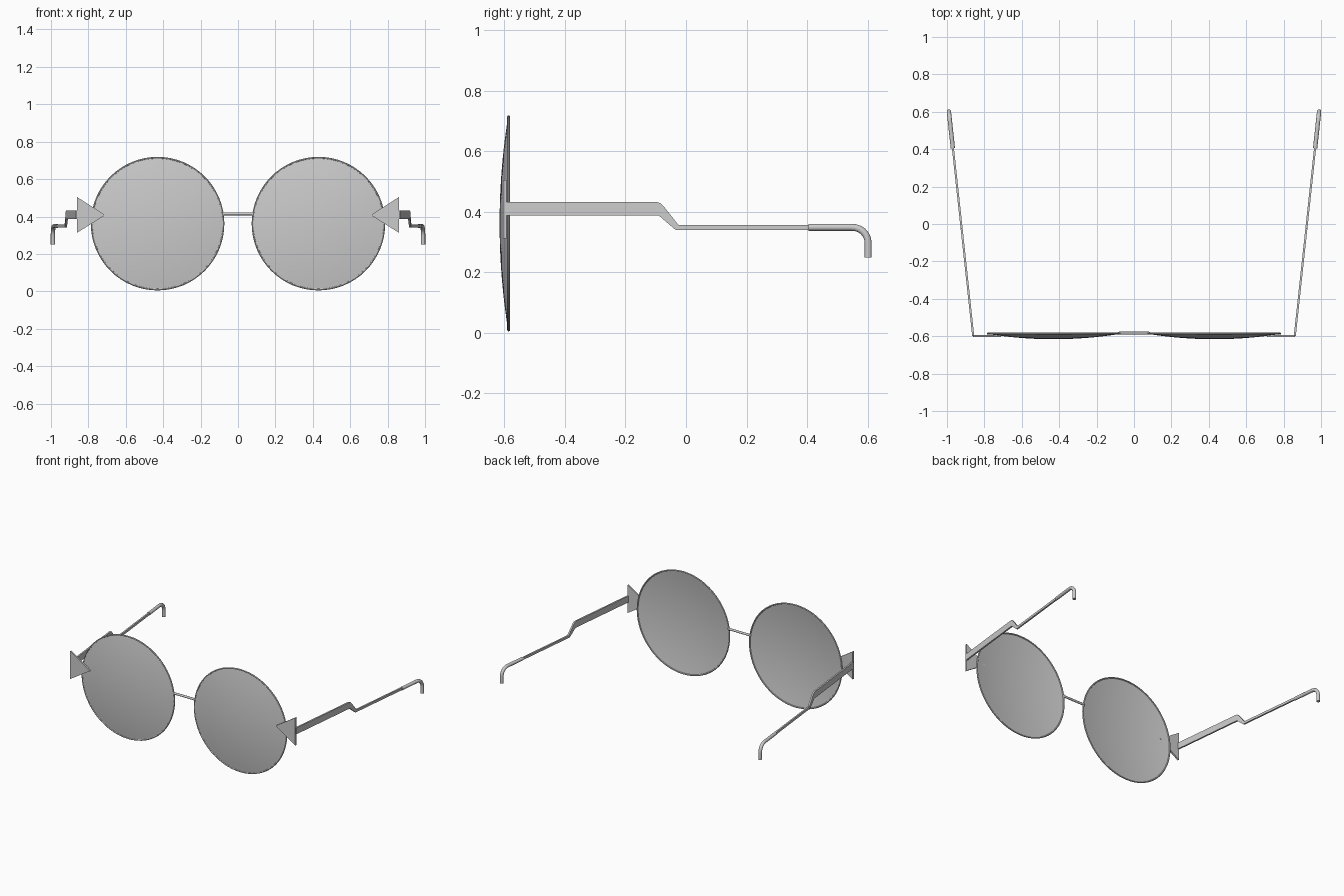
import bpy, bmesh, math
from mathutils import Vector

if "Cube" in bpy.data.objects:
    bpy.data.objects.remove(bpy.data.objects["Cube"])

grey = bpy.data.materials.new("metal grey")
grey.diffuse_color = (0.6, 0.6, 0.6, 1)
grey.use_nodes = True
grey.node_tree.nodes["Principled BSDF"].inputs["Base Color"].default_value = grey.diffuse_color


def finish(name, bm, smooth=False):
    bmesh.ops.recalc_face_normals(bm, faces=bm.faces)
    me = bpy.data.meshes.new(name)
    bm.to_mesh(me)
    bm.free()
    me.materials.append(grey)
    ob = bpy.data.objects.new(name, me)
    bpy.context.collection.objects.link(ob)
    if smooth:
        bpy.ops.object.select_all(action='DESELECT')
        ob.select_set(True)
        bpy.context.view_layer.objects.active = ob
        bpy.ops.object.shade_smooth_by_angle(angle=math.radians(40))
    return ob


def revolve(name, profile, cx, cz, steps=64, closed=False):
    """Spin a (radius, y) profile around an axis along y."""
    bm = bmesh.new()
    vs = [bm.verts.new((cx + r, y, cz)) for r, y in profile]
    pairs = list(zip(vs, vs[1:])) + ([(vs[-1], vs[0])] if closed else [])
    edges = [bm.edges.new(p) for p in pairs]
    bmesh.ops.spin(bm, geom=vs + edges, cent=(cx, 0, cz), axis=(0, 1, 0),
                   angle=math.tau, steps=steps)
    bmesh.ops.remove_doubles(bm, verts=bm.verts, dist=1e-5)
    return finish(name, bm, True)


def prism(name, points, offset):
    """Extrude a flat outline along an offset."""
    bm = bmesh.new()
    f = bm.faces.new([bm.verts.new(p) for p in points])
    new = bmesh.ops.extrude_face_region(bm, geom=[f])["geom"]
    bmesh.ops.translate(bm, vec=offset,
                        verts=[v for v in new if isinstance(v, bmesh.types.BMVert)])
    return finish(name, bm)


def tube(name, path, radius, sides=12):
    """Sweep a circle along a path that never runs along x and z at once."""
    bm = bmesh.new()
    pts = [Vector(p) for p in path]
    rings = []
    for i, p in enumerate(pts):
        d = (pts[min(i + 1, len(pts) - 1)] - pts[max(i - 1, 0)]).normalized()
        ref = Vector((0, 0, 1)) if abs(d.x) > 0.9 else Vector((1, 0, 0))
        u = d.cross(ref).normalized()
        w = d.cross(u)
        rings.append([bm.verts.new(p + radius * (math.cos(a) * u + math.sin(a) * w))
                      for a in (math.tau * k / sides for k in range(sides))])
    for a, b in zip(rings, rings[1:]):
        for k in range(sides):
            n = (k + 1) % sides
            bm.faces.new((a[k], a[n], b[n], b[k]))
    bm.faces.new(rings[0])
    bm.faces.new(rings[-1])
    return finish(name, bm, True)


LX, LZ, LR = 0.43, 0.362, 0.352


def arm_x(y):
    return 0.86 + 0.108 * (y + 0.6)


# Side outline of the arm as (y, z)
arm_outline = [(-0.598, 0.388), (-0.09, 0.388), (-0.035, 0.341), (0.42, 0.341),
               (0.42, 0.357), (-0.025, 0.357), (-0.075, 0.42), (-0.083, 0.428),
               (-0.095, 0.432), (-0.598, 0.432)]
# Centre line of the ear tip with a rounded bend
tip_line = [(0.405, 0.349), (0.48, 0.349), (0.545, 0.349)]
tip_line += [(0.55 + 0.052 * math.sin(a), 0.297 + 0.052 * math.cos(a))
             for a in (math.radians(d) for d in range(10, 91, 16))]
tip_line += [(0.602, 0.25)]

for s, side in ((-1, "right"), (1, "left")):
    # Thin domed lens
    dome = [(LR * t / 10, -0.588 - 0.028 * (1 - (t / 10) ** 2)) for t in range(11)]
    back = [(r, y + 0.003) for r, y in reversed(dome)]
    revolve(side + "_lens", dome + back, s * LX, LZ)

    # Round wire rim
    rim = [(LR + 0.005 * math.cos(a), -0.586 + 0.005 * math.sin(a))
           for a in (math.tau * k / 8 for k in range(8))]
    revolve(side + "_rim", rim, s * LX, LZ, closed=True)

    # Triangular hinge plate
    prism(side + "_hinge_plate",
          [(s * 0.71, -0.605, 0.408), (s * 0.862, -0.605, 0.312),
           (s * 0.862, -0.605, 0.505)], (0, 0.012, 0))

    # Flat stepped arm, splayed outward
    prism(side + "_arm", [(s * (arm_x(y) - 0.006), y, z) for y, z in arm_outline],
          (s * 0.011, 0, 0))

    # Hooked ear tip
    tube(side + "_ear_tip", [(s * arm_x(y), y, z) for y, z in tip_line], 0.0115)

    # Small joint between rim and bridge
    bm = bmesh.new()
    bmesh.ops.create_uvsphere(bm, u_segments=12, v_segments=8, radius=0.011)
    bmesh.ops.scale(bm, vec=(0.8, 0.6, 1.2), verts=bm.verts)
    bmesh.ops.translate(bm, vec=(s * 0.08, -0.584, 0.413), verts=bm.verts)
    finish(side + "_bridge_joint", bm, True)

# Nose bridge
tube("bridge", [(-0.08, -0.583, 0.414), (0, -0.583, 0.414), (0.08, -0.583, 0.414)], 0.0075)
